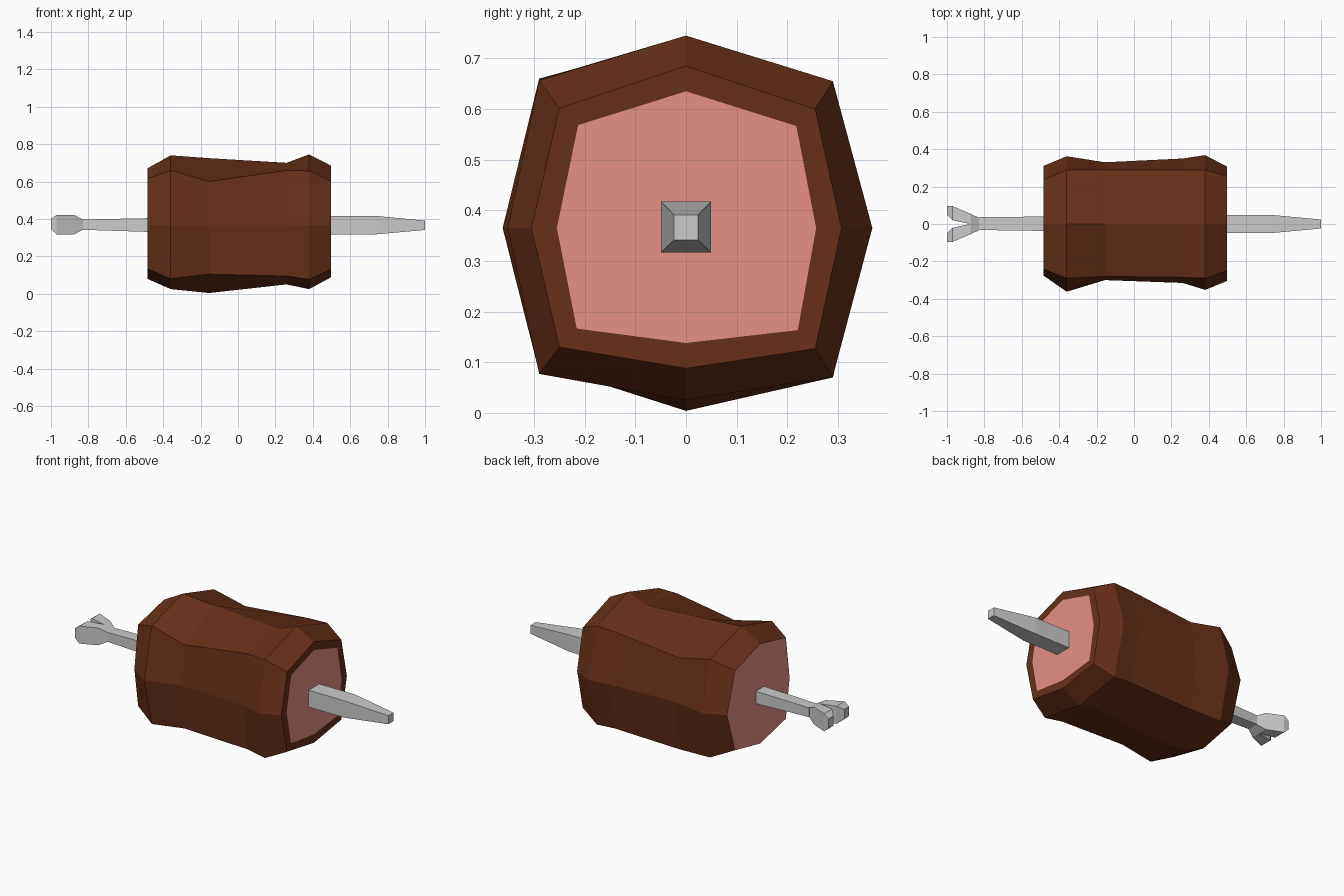
import bpy, bmesh

if "Cube" in bpy.data.objects:
    bpy.data.objects.remove(bpy.data.objects["Cube"])

ZC = 0.365


def material(name, rgb):
    m = bpy.data.materials.new(name)
    m.diffuse_color = (*rgb, 1)
    m.use_nodes = True
    m.node_tree.nodes["Principled BSDF"].inputs["Base Color"].default_value = m.diffuse_color
    return m


def finish(name, bm, mats=()):
    bmesh.ops.recalc_face_normals(bm, faces=bm.faces)
    mesh = bpy.data.meshes.new(name)
    bm.to_mesh(mesh)
    bm.free()
    for m in mats:
        mesh.materials.append(m)
    ob = bpy.data.objects.new(name, mesh)
    bpy.context.collection.objects.link(ob)
    return ob


def loft(bm, rings):
    """Skin a list of equal-length point rings; return the two end caps."""
    vs = [[bm.verts.new(p) for p in r] for r in rings]
    n = len(vs[0])
    for a, b in zip(vs, vs[1:]):
        for i in range(n):
            j = (i + 1) % n
            bm.faces.new((a[i], a[j], b[j], b[i]))
    return bm.faces.new(vs[0]), bm.faces.new(vs[-1])


def octagon(x, zt, zb, yf, yb, ycf, ycb, tf, tb, bf, bb):
    """Irregular octagon: top/bottom z, side y, corner y, corner heights."""
    return [(x, 0, zt), (x, ycb, tb), (x, yb, ZC), (x, ycb, bb),
            (x, 0, zb), (x, -ycf, bf), (x, -yf, ZC), (x, -ycf, tf)]


# Roast meat: octagonal loft with pink cut faces inset in each end
sections = [
    (-0.485, 0.67, 0.08, 0.275, 0.31, 0.24, 0.235, 0.615, 0.60, 0.135, 0.13),
    (-0.36, 0.74, 0.025, 0.362, 0.362, 0.29, 0.29, 0.66, 0.655, 0.08, 0.075),
    (-0.155, 0.725, 0.004, 0.30, 0.33, 0.28, 0.29, 0.60, 0.61, 0.105, 0.07),
    (0.26, 0.70, 0.05, 0.315, 0.35, 0.285, 0.29, 0.66, 0.65, 0.095, 0.08),
    (0.38, 0.745, 0.025, 0.352, 0.368, 0.29, 0.29, 0.657, 0.655, 0.077, 0.072),
    (0.497, 0.685, 0.088, 0.305, 0.307, 0.25, 0.255, 0.602, 0.60, 0.13, 0.127),
]
bm = bmesh.new()
caps = loft(bm, [octagon(*s) for s in sections])
for cap in caps:
    bmesh.ops.inset_individual(bm, faces=[cap], thickness=0.05)
    cap.material_index = 1
finish("roast_meat", bm, [material("crust", (0.136, 0.03, 0.01)),
                          material("cut_meat", (0.79, 0.275, 0.243))])


def rect(x, y0, y1, z0, z1):
    return [(x, y0, z0), (x, y1, z0), (x, y1, z1), (x, y0, z1)]


# Bone shaft running through the meat
bm = bmesh.new()
loft(bm, [rect(-0.83, -0.032, 0.036, 0.342, 0.397),
          rect(-0.485, -0.037, 0.04, 0.331, 0.404),
          rect(0.497, -0.049, 0.049, 0.317, 0.417),
          rect(0.73, -0.049, 0.049, 0.317, 0.417),
          rect(1.0, -0.024, 0.024, 0.341, 0.391)])
finish("bone_shaft", bm)

# Two flared knuckles at the left end of the bone
for side, name in ((1, "back"), (-1, "front")):
    bm = bmesh.new()
    loft(bm, [rect(x, side * y0, side * y1, z0, z1) for x, y0, y1, z0, z1 in (
        (-0.83, 0.0, 0.034, 0.342, 0.397),
        (-0.875, 0.0, 0.055, 0.318, 0.42),
        (-0.97, 0.02, 0.096, 0.318, 0.422),
        (-1.0, 0.05, 0.096, 0.345, 0.4))])
    finish(name + "_knuckle", bm)
